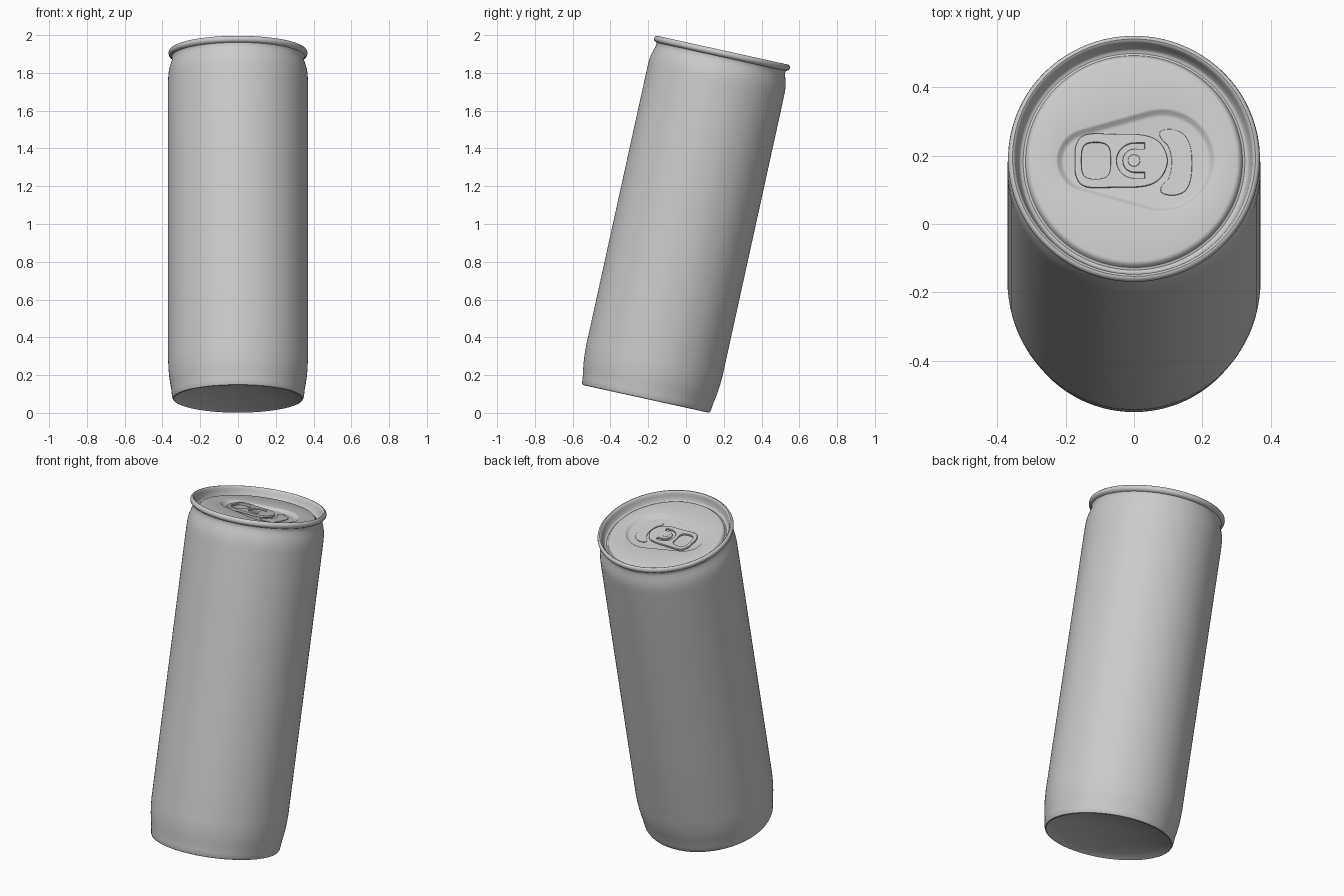
import bpy, bmesh, math
from mathutils import Matrix, Vector

if "Cube" in bpy.data.objects:
    bpy.data.objects.remove(bpy.data.objects["Cube"])

N = 128
TILT = math.radians(12.4)
# the whole can leans towards +y, resting on its bottom edge
PLACE = Matrix.Translation((0, -0.212, 0.074)) @ Matrix.Rotation(-TILT, 4, 'X')

metal = bpy.data.materials.new("aluminium_grey")
metal.diffuse_color = (0.6, 0.6, 0.6, 1)
metal.use_nodes = True
metal.node_tree.nodes["Principled BSDF"].inputs["Base Color"].default_value = metal.diffuse_color


def finish(obj, angle=35):
    bpy.ops.object.select_all(action='DESELECT')
    obj.select_set(True)
    bpy.context.view_layer.objects.active = obj
    bpy.ops.object.shade_smooth_by_angle(angle=math.radians(angle))


def loft(name, loops, cap_start=False, cap_end=False):
    """Skin a list of closed loops that all have N points."""
    bm = bmesh.new()
    rows = [[bm.verts.new(p) for p in loop] for loop in loops]
    for a, b in zip(rows, rows[1:]):
        for j in range(N):
            k = (j + 1) % N
            bm.faces.new((a[j], a[k], b[k], b[j]))
    if cap_start:
        bm.faces.new(rows[0][::-1])
    if cap_end:
        bm.faces.new(rows[-1])
    me = bpy.data.meshes.new(name)
    bm.to_mesh(me)
    bm.free()
    me.materials.append(metal)
    obj = bpy.data.objects.new(name, me)
    bpy.context.collection.objects.link(obj)
    obj.matrix_world = PLACE
    finish(obj)
    return obj


def polar(radius, z):
    out = []
    for j in range(N):
        t = 2 * math.pi * j / N
        r = radius(t)
        out.append((r * math.cos(t), r * math.sin(t), z))
    return out


def ring(r, z):
    return polar(lambda t: r, z)


def teardrop(grow):
    """Polar radius of the hull of a small left and a large right circle."""
    def radius(t):
        best = 0
        for i in range(41):
            f = i / 40
            c, R = -0.13 + 0.212 * f, 0.095 + 0.058 * f + grow
            d = R * R - (c * math.sin(t)) ** 2
            if d >= 0:
                best = max(best, c * math.cos(t) + math.sqrt(d))
        return best
    return radius


def smooth(pts, steps=6):
    """Closed Catmull-Rom curve through the points."""
    out, n = [], len(pts)
    for i in range(n):
        a, b, c, d = (Vector(pts[(i + k) % n]) for k in (-1, 0, 1, 2))
        for s in range(steps):
            t = s / steps
            out.append(0.5 * (2 * b + (c - a) * t + (2 * a - 5 * b + 4 * c - d) * t * t
                              + (3 * b - a - 3 * c + d) * t ** 3))
    return out


def plate(name, outlines, z, half, bevel):
    """Flat plate from an outline followed by hole outlines."""
    cu = bpy.data.curves.new(name, 'CURVE')
    cu.dimensions = '2D'
    cu.fill_mode = 'BOTH'
    cu.extrude = half
    cu.bevel_depth = bevel
    cu.bevel_resolution = 2
    for pts in outlines:
        sp = cu.splines.new('POLY')
        sp.points.add(len(pts) - 1)
        for p, q in zip(sp.points, pts):
            p.co = (q[0], q[1], 0, 1)
        sp.use_cyclic_u = True
    obj = bpy.data.objects.new(name, cu)
    bpy.context.collection.objects.link(obj)
    obj.matrix_world = PLACE @ Matrix.Translation((0, 0, z))
    cu.materials.append(metal)
    bpy.ops.object.select_all(action='DESELECT')
    obj.select_set(True)
    bpy.context.view_layer.objects.active = obj
    bpy.ops.object.convert(target='MESH')
    finish(bpy.context.view_layer.objects.active)


# can body: domed base, foot, straight wall, neck and rolled rim
dome = [(0.335 * i / 8, 0.003 + 0.06 * (1 - (i / 8) ** 2)) for i in range(1, 9)]
wall = [(0.339, 0.0), (0.344, 0.002), (0.348, 0.01), (0.351, 0.03), (0.354, 0.06),
        (0.359, 0.085), (0.364, 0.12), (0.368, 0.16), (0.370, 0.21), (0.370, 0.6),
        (0.370, 1.2), (0.370, 1.72), (0.369, 1.755), (0.365, 1.785), (0.358, 1.81),
        (0.351, 1.832), (0.349, 1.846), (0.352, 1.855), (0.360, 1.859),
        (0.366, 1.865), (0.368, 1.874), (0.366, 1.883), (0.360, 1.889), (0.355, 1.890)]
loft("can_body", [ring(r, z) for r, z in dome + wall], cap_start=True)

# lid: inner rim wall, countersunk groove, flat panel, teardrop recess
PANEL, FLOOR = 1.853, 1.838
lid = [ring(r, z) for r, z in
       [(0.355, 1.890), (0.350, 1.887), (0.346, 1.880), (0.343, 1.866), (0.336, 1.842),
        (0.331, 1.836), (0.324, 1.834), (0.317, 1.837), (0.312, 1.846),
        (0.307, 1.851), (0.300, PANEL)]]
lid += [polar(teardrop(g), z) for g, z in
        [(0.004, PANEL), (0.0, PANEL - 0.001), (-0.004, PANEL - 0.004),
         (-0.012, FLOOR + 0.003), (-0.016, FLOOR + 0.001), (-0.021, FLOOR)]]
loft("lid", lid, cap_end=True)


def mirror_y(half):
    """Close a half outline (y >= 0, ends on the axis) by mirroring."""
    return half + [(x, -y) for x, y in half[-2:0:-1]]


# pull tab with finger hole and C-shaped slot around the rivet tongue
outline = smooth(mirror_y([(-0.170, 0), (-0.165, 0.05), (-0.135, 0.076), (-0.05, 0.076),
                           (0.03, 0.073), (0.075, 0.05), (0.095, 0)]))
finger = smooth(mirror_y([(-0.157, 0), (-0.152, 0.04), (-0.132, 0.056), (-0.092, 0.056),
                          (-0.070, 0.04), (-0.065, 0)]))
slot = []
for r, order in ((0.056, 1), (0.032, -1)):
    arc = [(0.002 + r * math.cos(a), r * math.sin(a))
           for a in (math.pi / 2 + math.pi * i / 16 for i in range(17))]
    arc = [(0.034, r)] + arc + [(0.034, -r)]
    slot += arc[::order]
plate("pull_tab", [outline, finger, slot], FLOOR + 0.008, 0.003, 0.003)

# crescent mouth panel beside the tab
mouth = smooth([(0.078, 0.088), (0.11, 0.094), (0.145, 0.078), (0.165, 0.035), (0.166, -0.04),
                (0.15, -0.085), (0.115, -0.100), (0.082, -0.092), (0.084, -0.073),
                (0.104, -0.05), (0.112, 0), (0.102, 0.045), (0.082, 0.068)])
plate("mouth_panel", [mouth], FLOOR + 0.001, 0.001, 0.002)

# low rivet under the tab
loft("rivet", [ring(0.02, FLOOR - 0.001), ring(0.02, FLOOR + 0.012),
               ring(0.017, FLOOR + 0.015)], cap_end=True)
